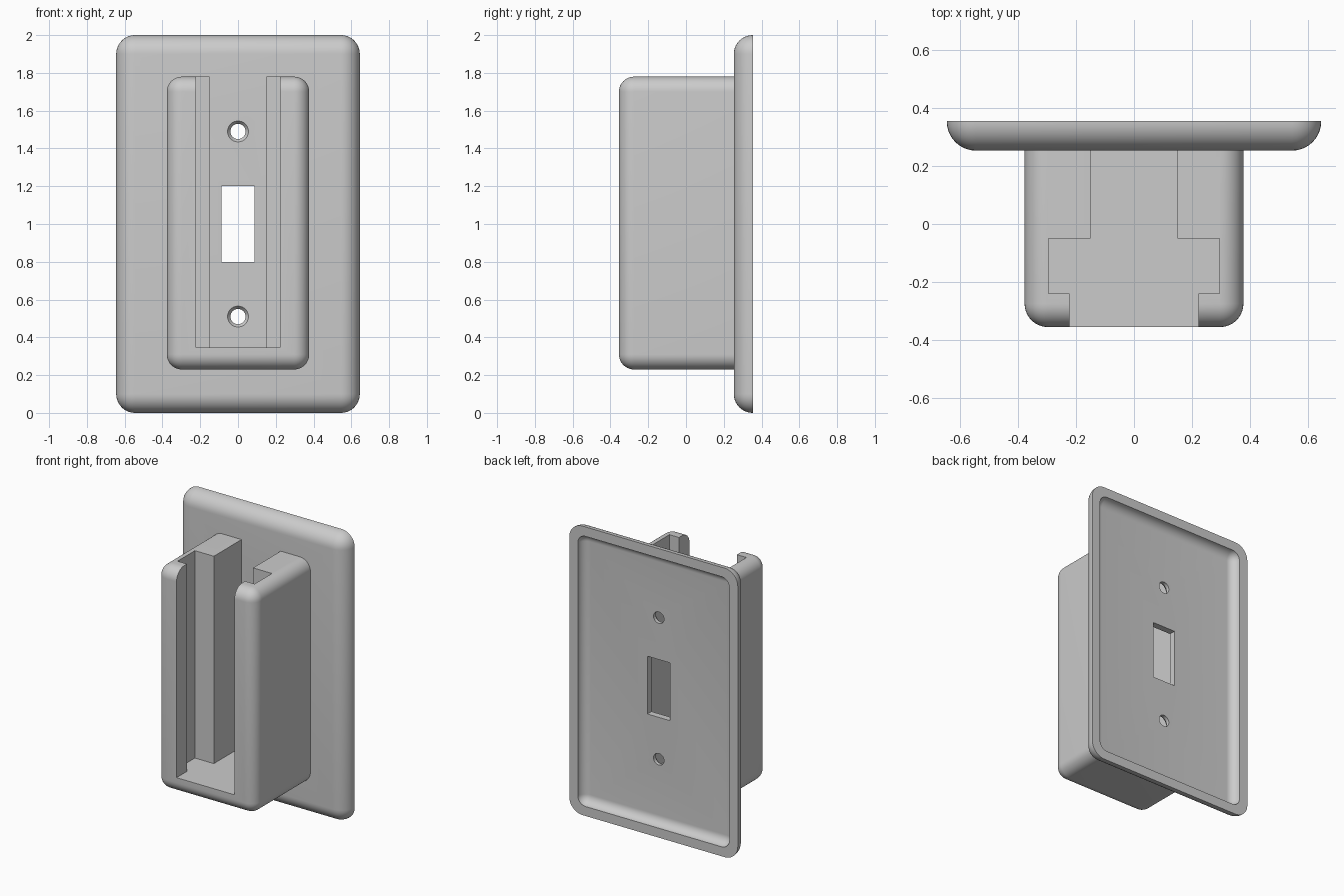
import bpy, bmesh, math
from mathutils import Matrix, Vector

if "Cube" in bpy.data.objects:
    bpy.data.objects.remove(bpy.data.objects["Cube"])

FRONT, PLATE, BACK = -0.355, 0.253, 0.355   # key depths along y

grey = bpy.data.materials.new("light_grey")
grey.diffuse_color = (0.6, 0.6, 0.6, 1)
grey.use_nodes = True
grey.node_tree.nodes["Principled BSDF"].inputs["Base Color"].default_value = grey.diffuse_color


def make(name, bm):
    bmesh.ops.recalc_face_normals(bm, faces=bm.faces)
    me = bpy.data.meshes.new(name)
    bm.to_mesh(me)
    bm.free()
    me.materials.append(grey)
    ob = bpy.data.objects.new(name, me)
    bpy.context.collection.objects.link(ob)
    return ob


def box(name, x, y0, y1, z0, z1, radius=0):
    """Box of half width x; radius rounds every edge except the back rim."""
    bm = bmesh.new()
    bmesh.ops.create_cube(bm, size=1)
    for v in bm.verts:
        v.co = Vector((2 * x * v.co.x,
                       y0 if v.co.y < 0 else y1,
                       z0 if v.co.z < 0 else z1))
    if radius:
        edges = [e for e in bm.edges if min(v.co.y for v in e.verts) < y1 - 1e-4]
        bmesh.ops.bevel(bm, geom=edges, offset=radius, offset_type='OFFSET',
                        segments=10, profile=0.5, affect='EDGES', clamp_overlap=False)
    return make(name, bm)


def cone(name, r_front, r_back, y0, y1, z):
    bm = bmesh.new()
    bmesh.ops.create_cone(bm, cap_ends=True, segments=40, radius1=r_front,
                          radius2=r_back, depth=y1 - y0,
                          matrix=Matrix.Translation((0, (y0 + y1) / 2, z))
                          @ Matrix.Rotation(-math.pi / 2, 4, 'X'))
    return make(name, bm)


def prism(name, outline, z0, z1):
    bm = bmesh.new()
    face = bm.faces.new([bm.verts.new((x, y, z0)) for x, y in outline])
    ext = bmesh.ops.extrude_face_region(bm, geom=[face])
    for v in ext["geom"]:
        if isinstance(v, bmesh.types.BMVert):
            v.co.z = z1
    return make(name, bm)


def cut(target, cutters):
    bpy.context.view_layer.objects.active = target
    for c in cutters:
        mod = target.modifiers.new("cut", 'BOOLEAN')
        mod.operation, mod.solver, mod.object = 'DIFFERENCE', 'EXACT', c
        bpy.ops.object.modifier_apply(modifier=mod.name)
        bpy.data.objects.remove(c)


# Wall plate: rounded shell, hollow behind, with switch opening and screw holes
floor = PLATE + 0.045
plate = box("wall_plate", 0.645, PLATE, BACK, 0, 2, 0.1)
cutters = [box("plate_hollow", 0.58, floor, BACK + 0.01, 0.065, 1.935, 0.06),
           box("switch_opening", 0.087, 0.2, 0.4, 0.80, 1.20)]
for z in (0.51, 1.49):
    cutters.append(cone("screw_hole", 0.04, 0.04, 0.2, 0.4, z))
    cutters.append(cone("countersink", 0.063, 0.04, PLATE - 0.01, PLATE + 0.02, z))
cut(plate, cutters)

# Holder: rounded block with a stepped slot open at the front and top
holder = box("holder", 0.377, FRONT, PLATE + 0.01, 0.23, 1.78, 0.08)
half = [(0.222, -0.45), (0.222, -0.24), (0.295, -0.24),
        (0.295, -0.05), (0.15, -0.05), (0.15, 0.4)]
outline = half + [(-x, y) for x, y in reversed(half)]
cut(holder, [prism("slot", outline, 0.345, 1.95)])

# Smooth fillets, sharp corners
for ob in (plate, holder):
    bpy.ops.object.select_all(action='DESELECT')
    ob.select_set(True)
    bpy.context.view_layer.objects.active = ob
    bpy.ops.object.shade_smooth_by_angle(angle=math.radians(30))
